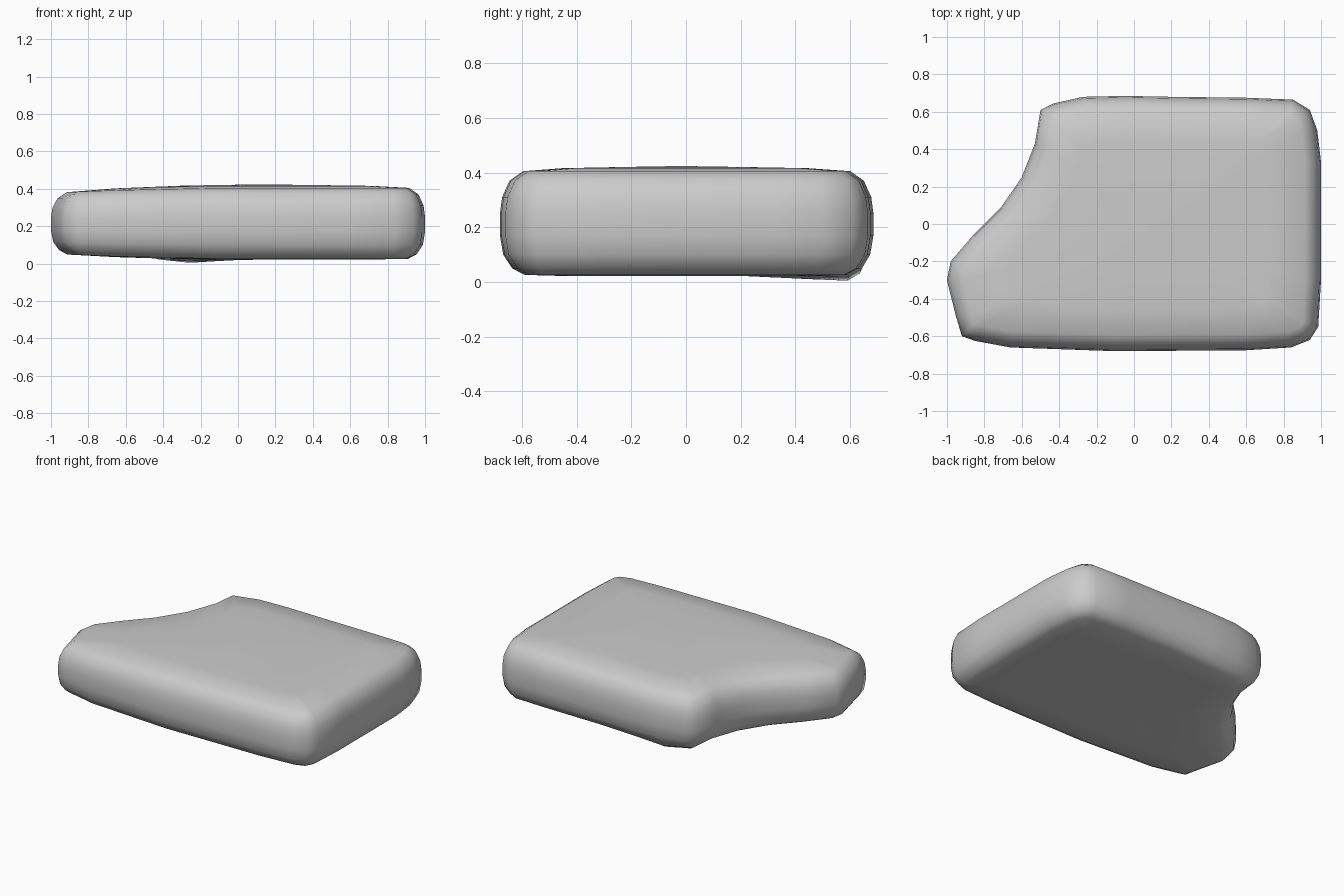
import bpy, bmesh, math
from mathutils import Vector

if "Cube" in bpy.data.objects:
    bpy.data.objects.remove(bpy.data.objects["Cube"])

# Plan outline, counterclockwise, with the notched left rear side
outline = [Vector(p) for p in [
    (-0.92, -0.6), (-0.85, -0.625), (-0.66, -0.66), (-0.1, -0.68), (0.6, -0.675),
    (0.84, -0.66), (0.94, -0.62), (0.985, -0.55), (1, -0.3), (1, 0), (1, 0.33),
    (0.98, 0.5), (0.94, 0.61), (0.85, 0.665), (0.6, 0.675), (0.2, 0.68), (-0.05, 0.685),
    (-0.27, 0.68), (-0.43, 0.645), (-0.5, 0.61), (-0.53, 0.43), (-0.6, 0.25),
    (-0.71, 0.09), (-0.86, -0.06), (-0.98, -0.2), (-1, -0.3), (-0.95, -0.5)]]
n = len(outline)

# Edge cross-section: inset, height, scale about the middle
section = [(0.09, 0.022, 0.4), (0.09, 0.022, 0.75), (0.09, 0.026, 1), (0.045, 0.05, 1),
           (0.012, 0.10, 1), (0, 0.17, 1), (0, 0.25, 1), (0.008, 0.31, 1),
           (0.035, 0.37, 1), (0.085, 0.405, 1), (0.085, 0.416, 0.75), (0.085, 0.42, 0.4)]
middle = Vector((0.12, -0.02))


def inset_point(i, d):
    a, b, c = outline[i - 1], outline[i], outline[(i + 1) % n]
    e = (b - a).normalized() + (c - b).normalized()
    e.normalize()
    return b + Vector((-e.y, e.x)) * d


def shaped(p, z):
    # Thinner towards the left end, with a small foot under the rear edge
    left = max(0, -p.x - 0.1) / 0.9
    z = 0.215 + (z - 0.215) * (1 - 0.14 * left ** 1.5)
    if z < 0.1:
        z -= 0.024 * math.exp(-((p.x + 0.25) ** 2 + (p.y - 0.56) ** 2) / 0.03)
    return Vector((p.x, p.y, max(z, 0)))


bm = bmesh.new()
rings = []
for d, z, s in section:
    ring = []
    for i in range(n):
        p = middle + (inset_point(i, d) - middle) * s
        ring.append(bm.verts.new(shaped(p, z)))
    rings.append(ring)
for lo, hi in zip(rings, rings[1:]):
    for i in range(n):
        j = (i + 1) % n
        bm.faces.new((lo[i], lo[j], hi[j], hi[i]))

# Close the broad faces with fans
for ring, z in ((rings[0], 0.022), (rings[-1], 0.424)):
    c = bm.verts.new((middle.x, middle.y, z))
    for i in range(n):
        bm.faces.new((ring[i], ring[(i + 1) % n], c))
bmesh.ops.recalc_face_normals(bm, faces=bm.faces)
for f in bm.faces:
    f.smooth = True

mesh = bpy.data.meshes.new("stone_slab")
bm.to_mesh(mesh)
bm.free()
slab = bpy.data.objects.new("stone_slab", mesh)
bpy.context.collection.objects.link(slab)
